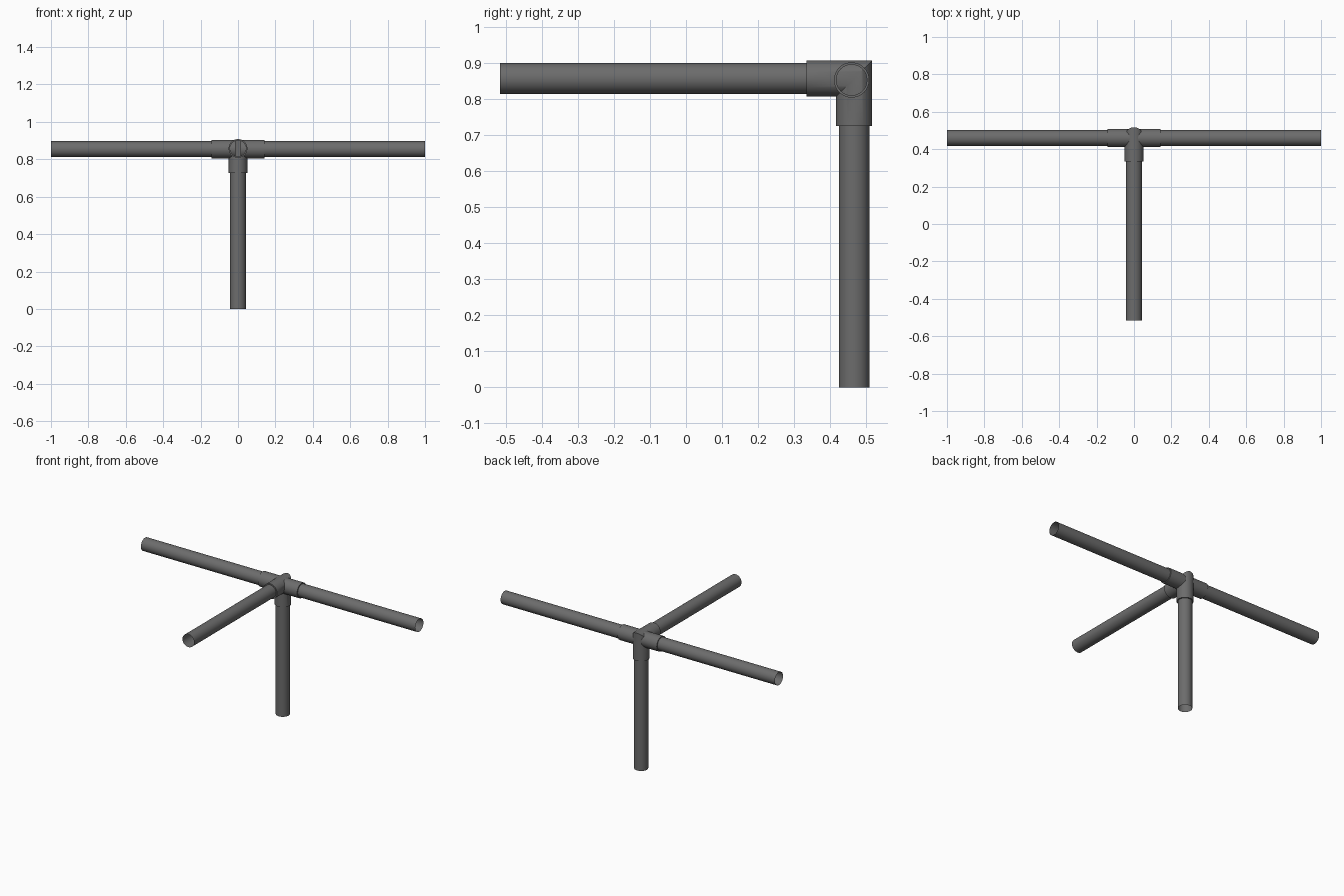
import bpy, bmesh, math
from mathutils import Vector

if "Cube" in bpy.data.objects:
    bpy.data.objects.remove(bpy.data.objects["Cube"])

SEG = 48
PIPE_R, SLEEVE_R = 0.0425, 0.05
CY, CZ = 0.467, 0.858        # elbow axis crossing
TY, TZ = 0.46, 0.854         # axis of the cross pipe

grey = bpy.data.materials.new("dark_grey_plastic")
grey.diffuse_color = (0.15, 0.15, 0.15, 1)
grey.use_nodes = True
grey.node_tree.nodes["Principled BSDF"].inputs["Base Color"].default_value = grey.diffuse_color


def ring(center, u, v, r):
    """Points of a (possibly sheared) circle spanned by u and v."""
    c, u, v = Vector(center), Vector(u), Vector(v)
    return [c + r * (math.cos(a) * u + math.sin(a) * v)
            for a in (2 * math.pi * i / SEG for i in range(SEG))]


def tube(name, rings):
    """Open-ended tube skinned through the given rings."""
    bm = bmesh.new()
    rows = [[bm.verts.new(p) for p in r] for r in rings]
    for a, b in zip(rows, rows[1:]):
        for i in range(SEG):
            j = (i + 1) % SEG
            bm.faces.new((a[i], a[j], b[j], b[i]))
    bmesh.ops.recalc_face_normals(bm, faces=bm.faces)
    # make the skin face away from the tube axis
    f = max(bm.faces, key=lambda f: f.calc_area())
    k = max(range(len(rows) - 1), key=lambda k: (rows[k][0].co - rows[k + 1][0].co).length)
    mid = sum((v.co for v in rows[k] + rows[k + 1]), Vector()) / (2 * SEG)
    if f.normal.dot(f.calc_center_median() - mid) < 0:
        bmesh.ops.reverse_faces(bm, faces=bm.faces)
    me = bpy.data.meshes.new(name)
    bm.to_mesh(me)
    bm.free()
    me.materials.append(grey)
    ob = bpy.data.objects.new(name, me)
    bpy.context.collection.objects.link(ob)
    bpy.context.view_layer.objects.active = ob
    bpy.ops.object.select_all(action='DESELECT')
    ob.select_set(True)
    bpy.ops.object.shade_smooth_by_angle(angle=math.radians(35))
    return ob


X, Y, Z = (1, 0, 0), (0, 1, 0), (0, 0, 1)

# left and right cross pipes with their sleeves (lip at the outer end)
for side, s in (("left", -1), ("right", 1)):
    tube(f"{side}_pipe", [ring((s * x, TY, TZ), Y, Z, PIPE_R) for x in (0.06, 1.0)])
    tube(f"{side}_sleeve", [ring((s * 0.013, TY, TZ), Y, Z, 0.049),
                            ring((s * 0.143, TY, TZ), Y, Z, 0.049),
                            ring((s * 0.143, TY, TZ), Y, Z, PIPE_R)])

# pipe towards the front, and upright leg
tube("front_pipe", [ring((0, y, CZ), X, Z, PIPE_R) for y in (-0.517, 0.40)])
tube("upright_pipe", [ring((0, CY, z), X, Y, PIPE_R) for z in (0.0, 0.79)])

# mitred elbow sleeve joining them, with a lip at each mouth
tube("elbow_sleeve", [ring((0, 0.335, CZ), X, Z, PIPE_R),
                      ring((0, 0.335, CZ), X, Z, SLEEVE_R),
                      ring((0, CY, CZ), X, (0, 1, 1), SLEEVE_R),
                      ring((0, CY, 0.726), X, Y, SLEEVE_R),
                      ring((0, CY, 0.726), X, Y, PIPE_R)])
